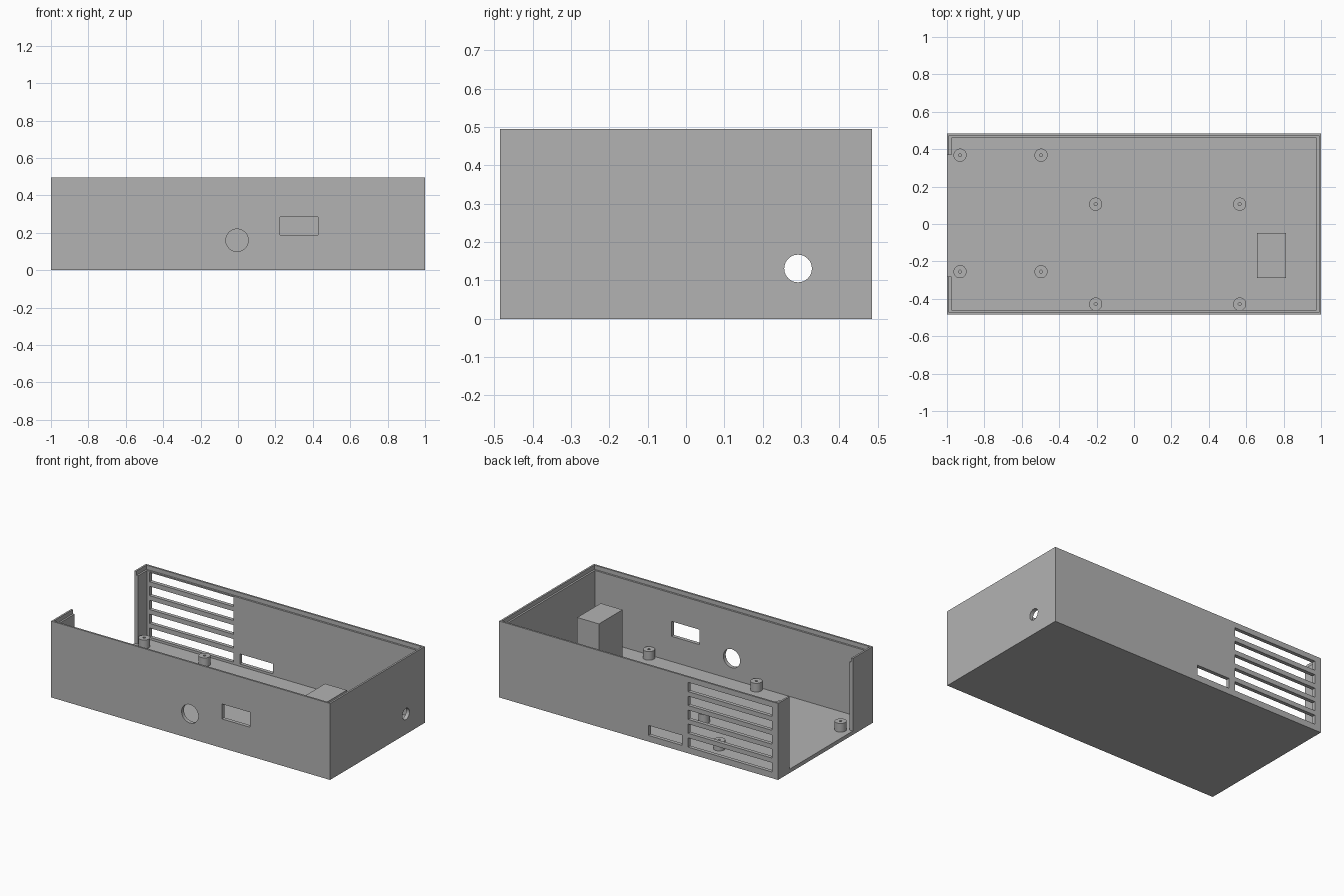
import bpy, bmesh
from math import pi, radians
from mathutils import Vector, Matrix

cube = bpy.data.objects.get("Cube")
if cube:
    bpy.data.objects.remove(cube, do_unlink=True)

HX, HY, H = 1.0, 0.485, 0.495      # outer half sizes and height
WALL, LIP, STEP = 0.024, 0.012, 0.027
FLOOR = 0.025
OUT = 0.1                          # how far cutters overshoot

grey = bpy.data.materials.new("light_grey_plastic")
grey.use_nodes = True
colour = (0.45, 0.45, 0.45, 1)
grey.diffuse_color = colour
grey.node_tree.nodes["Principled BSDF"].inputs["Base Color"].default_value = colour


def finish(name, bm):
    bmesh.ops.recalc_face_normals(bm, faces=bm.faces)
    mesh = bpy.data.meshes.new(name)
    bm.to_mesh(mesh)
    bm.free()
    mesh.materials.append(grey)
    ob = bpy.data.objects.new(name, mesh)
    bpy.context.collection.objects.link(ob)
    return ob


def box(name, x, y, z):
    """Box from (min, max) ranges."""
    bm = bmesh.new()
    lo, hi = (Vector(c) for c in zip(x, y, z))
    bmesh.ops.create_cube(bm, size=1)
    for v in bm.verts:
        v.co = (lo + hi) / 2 + v.co * (hi - lo)
    return finish(name, bm)


def rod(name, centre, radius, axis):
    """Cylinder along x or y for round wall holes."""
    bm = bmesh.new()
    turn = Matrix.Rotation(pi / 2, 4, "Y" if axis == "x" else "X")
    bmesh.ops.create_cone(bm, cap_ends=True, segments=48, radius1=radius,
                          radius2=radius, depth=2 * OUT,
                          matrix=Matrix.Translation(centre) @ turn)
    return finish(name, bm)


def activate(ob):
    bpy.ops.object.select_all(action="DESELECT")
    ob.select_set(True)
    bpy.context.view_layer.objects.active = ob


def cut(ob, cutter):
    activate(ob)
    mod = ob.modifiers.new("cut", "BOOLEAN")
    mod.operation, mod.solver, mod.object = "DIFFERENCE", "EXACT", cutter
    bpy.ops.object.modifier_apply(modifier=mod.name)
    bpy.data.objects.remove(cutter, do_unlink=True)


# Open tray with a stepped rim
case = box("case_shell", (-HX, HX), (-HY, HY), (0, H))
for inset, bottom in ((WALL, FLOOR), (LIP, H - STEP)):
    ix, iy = HX - inset, HY - inset
    cut(case, box("cavity", (-ix, ix), (-iy, iy), (bottom, H + OUT)))

# Tall opening in the right end
cut(case, box("end_opening", (-HX - OUT, -HX + OUT), (-0.28, 0.37), (FLOOR, H + OUT)))

# Front wall: round hole and rectangular window
front, back = (-HY - OUT, -HY + OUT), (HY - OUT, HY + OUT)
cut(case, rod("round_hole", (-0.005, -HY, 0.16), 0.06, "y"))
cut(case, box("front_window", (0.225, 0.427), front, (0.188, 0.285)))

# Left end: cable hole
cut(case, rod("cable_hole", (HX, 0.292, 0.131), 0.036, "x"))

# Back wall: vent slots and port
for i in range(5):
    z = 0.04 + 0.09 * i
    cut(case, box("vent_slot", (-0.957, -0.355), back, (z, z + 0.06)))
cut(case, box("back_port", (-0.31, -0.07), back, (0.04, 0.105)))
activate(case)
bpy.ops.object.shade_smooth_by_angle(angle=radians(30))

# Solid block on the floor
box("inner_block", (0.657, 0.813), (-0.288, -0.047), (FLOOR, 0.365))


def standoff(name, x, y, radius=0.035, bore=0.008, top=0.081):
    """Lathed post with a blind screw hole."""
    bm = bmesh.new()
    profile = [(radius, FLOOR), (radius, top), (bore, top), (bore, FLOOR + 0.005), (0, FLOOR + 0.005)]
    verts = [bm.verts.new((r, 0, z)) for r, z in profile]
    edges = [bm.edges.new(pair) for pair in zip(verts, verts[1:])]
    bmesh.ops.spin(bm, geom=verts + edges, axis=(0, 0, 1), cent=(0, 0, 0),
                   angle=2 * pi, steps=32)
    bmesh.ops.remove_doubles(bm, verts=bm.verts, dist=0.0001)
    bmesh.ops.holes_fill(bm, edges=bm.edges, sides=0)
    bmesh.ops.translate(bm, verts=bm.verts, vec=(x, y, 0))
    activate(finish(name, bm))
    bpy.ops.object.shade_smooth_by_angle(angle=radians(30))


# Two sets of four board standoffs
for label, xs, ys in (("end", (-0.93, -0.497), (-0.255, 0.368)),
                      ("middle", (-0.205, 0.565), (-0.428, 0.106))):
    for i, x in enumerate(xs):
        for j, y in enumerate(ys):
            standoff(f"{label}_standoff_{2 * i + j + 1}", x, y)
